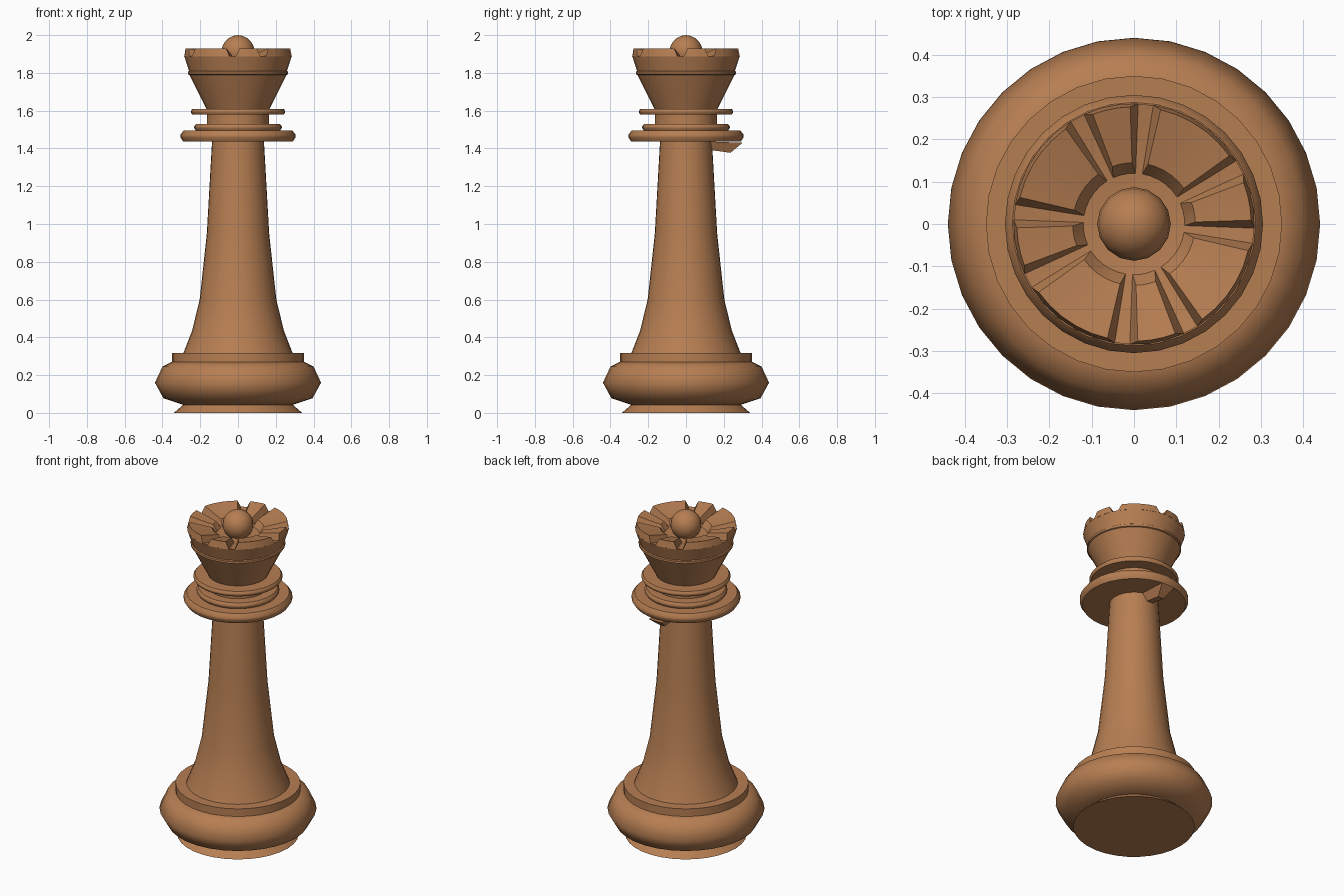
import bpy, bmesh, math

if "Cube" in bpy.data.objects:
    bpy.data.objects.remove(bpy.data.objects["Cube"])

SEG = 32
wood = bpy.data.materials.new("warm brown wood")
wood.diffuse_color = (0.47, 0.21, 0.085, 1)
wood.use_nodes = True
wood.node_tree.nodes["Principled BSDF"].inputs["Base Color"].default_value = wood.diffuse_color


def finish(name, bm, angle):
    bmesh.ops.remove_doubles(bm, verts=bm.verts, dist=1e-5)
    bmesh.ops.recalc_face_normals(bm, faces=bm.faces)
    me = bpy.data.meshes.new(name)
    bm.to_mesh(me)
    bm.free()
    me.materials.append(wood)
    ob = bpy.data.objects.new(name, me)
    bpy.context.collection.objects.link(ob)
    bpy.ops.object.select_all(action='DESELECT')
    ob.select_set(True)
    bpy.context.view_layer.objects.active = ob
    bpy.ops.object.shade_smooth_by_angle(angle=math.radians(angle))
    return ob


def polar(r, deg, z):
    a = math.radians(deg)
    return (r * math.cos(a), r * math.sin(a), z)


def lathe(name, profile, angle=35):
    """Revolve (radius, height) points; the profile starts and ends on the axis."""
    bm = bmesh.new()
    pts = [(0, profile[0][1])] + profile + [(0, profile[-1][1])]
    vs = [bm.verts.new((r, 0, z)) for r, z in pts]
    es = [bm.edges.new(p) for p in zip(vs, vs[1:])]
    bmesh.ops.spin(bm, geom=vs + es, cent=(0, 0, 0), axis=(0, 0, 1),
                   angle=2 * math.pi, steps=SEG, use_merge=True)
    return finish(name, bm, angle)


# Foot and base
lathe("foot", [(0.34, 0), (0.29, 0.043)])
lathe("base_bulge", [(0.29, 0.043), (0.395, 0.078), (0.44, 0.16),
                     (0.40, 0.245), (0.35, 0.27)], 62)
lathe("base_step", [(0.35, 0.265), (0.35, 0.317)])

# Stem
lathe("stem", [(0.29, 0.315), (0.243, 0.435), (0.203, 0.60),
               (0.165, 0.95), (0.137, 1.445)])

# Collars and neck
for name, r, lo, hi in (("lower_collar", 0.305, 1.437, 1.495),
                        ("middle_collar", 0.232, 1.495, 1.53),
                        ("upper_collar", 0.25, 1.58, 1.61)):
    h = hi - lo
    lathe(name, [(r - 0.25 * h, lo), (r, lo + h * 0.38), (r, lo + h * 0.62),
                 (r - 0.3 * h, hi)], 50)
lathe("neck", [(0.165, 1.52), (0.165, 1.61)])

# Crown cup with a shallow dish on top
lathe("crown_cup", [(0.165, 1.605), (0.258, 1.79), (0.265, 1.793),
                    (0.265, 1.806), (0.259, 1.81), (0.285, 1.89),
                    (0.115, 1.855)], 15)

# Crown petals: notches sit in sectors 2 and 7 of every eight
STEP = 360 / SEG
centres = [(q * 8 + k + 0.5) * STEP for q in range(4) for k in (2, 7)]
bm = bmesh.new()
for i, c in enumerate(centres):
    nxt = centres[(i + 1) % 8] + (360 if i == 7 else 0)
    n = max(2, round((nxt - c) / STEP))
    rings = []
    for j in range(n + 1):
        t = j / n

        def at(gap):
            return c + gap + (nxt - c - 2 * gap) * t
        rings.append([bm.verts.new(polar(r, at(g), z)) for r, g, z in (
            (0.285, 3.5, 1.888), (0.277, 7.5, 1.93),
            (0.145, 7.5, 1.895), (0.118, 3.5, 1.853))])
    for a, b in zip(rings, rings[1:]):
        for k in range(4):
            m = (k + 1) % 4
            bm.faces.new((a[k], a[m], b[m], b[k]))
    bm.faces.new(rings[0])
    bm.faces.new(rings[-1])
finish("crown_petals", bm, 30)

# Ball on top
bm = bmesh.new()
bmesh.ops.create_uvsphere(bm, u_segments=16, v_segments=10, radius=0.087)
bmesh.ops.translate(bm, verts=bm.verts, vec=(0, 0, 1.913))
finish("top_ball", bm, 60)

# Small tapered wedge under the lower collar at the back
bm = bmesh.new()
top = [(-0.045, 0.12, 1.437), (0.045, 0.12, 1.437), (0.045, 0.30, 1.43), (-0.045, 0.30, 1.43)]
low = [(-0.02, 0.12, 1.393), (0.02, 0.12, 1.393), (0.02, 0.235, 1.377), (-0.02, 0.235, 1.377)]
a, b = ([bm.verts.new(p) for p in ring] for ring in (top, low))
bm.faces.new(a)
bm.faces.new(b)
for k in range(4):
    m = (k + 1) % 4
    bm.faces.new((a[k], a[m], b[m], b[k]))
finish("back_wedge", bm, 20)
